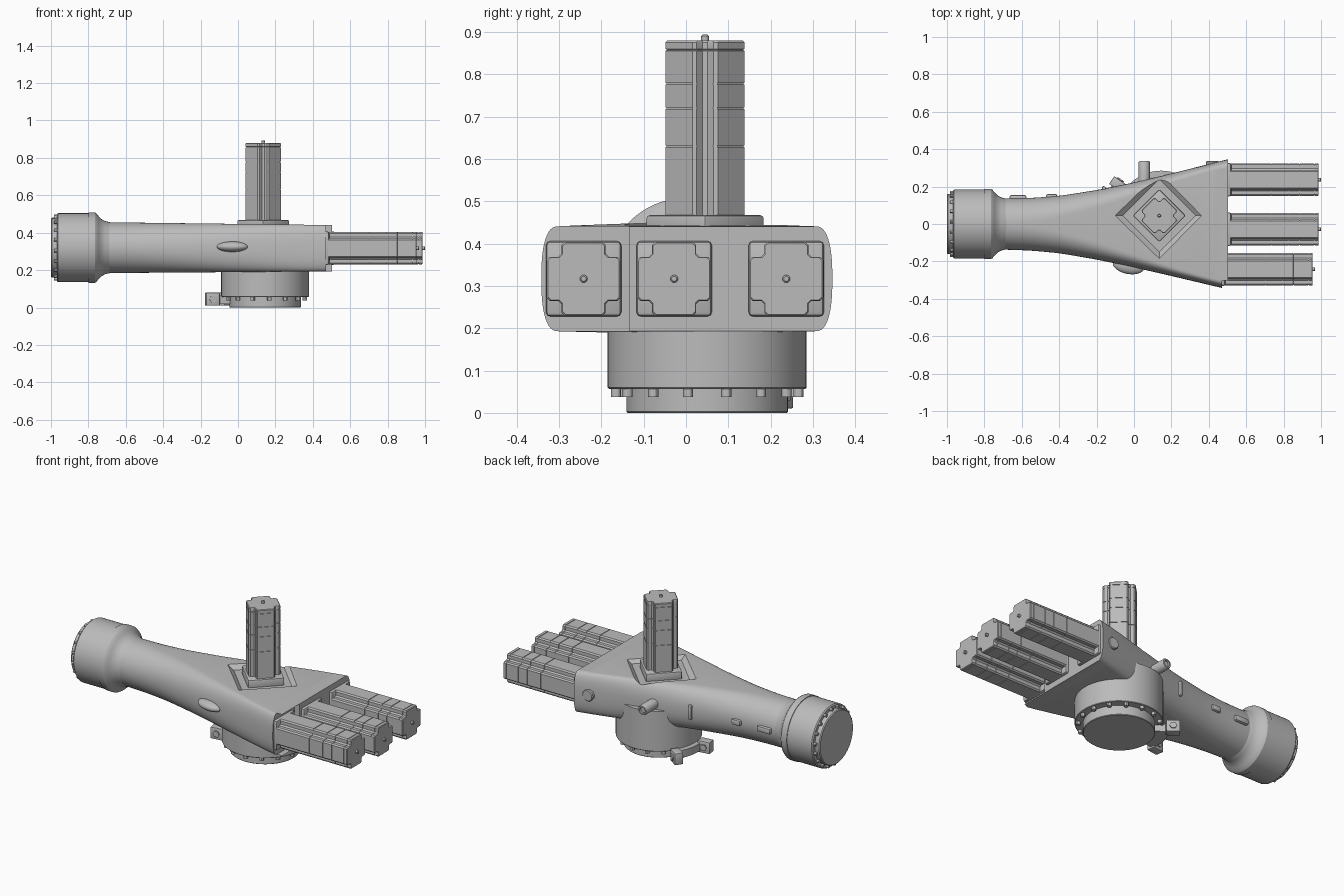
import bpy, bmesh, math
from mathutils import Matrix, Vector

cube = bpy.data.objects.get("Cube")
if cube:
    bpy.data.objects.remove(cube, do_unlink=True)

GREY = (0.5, 0.5, 0.5, 1)
grey = bpy.data.materials.new("plain grey metal")
grey.use_nodes = True
grey.diffuse_color = GREY
grey.node_tree.nodes["Principled BSDF"].inputs["Base Color"].default_value = GREY


def finish(name, bm, matrix=None, angle=30):
    """Turn a bmesh into a named, smooth-by-angle object."""
    if matrix:
        bm.transform(matrix)
    bmesh.ops.recalc_face_normals(bm, faces=bm.faces)
    mesh = bpy.data.meshes.new(name)
    bm.to_mesh(mesh)
    bm.free()
    mesh.materials.append(grey)
    ob = bpy.data.objects.new(name, mesh)
    bpy.context.collection.objects.link(ob)
    smooth(ob, angle)
    return ob


def smooth(ob, angle=30):
    bpy.ops.object.select_all(action='DESELECT')
    ob.select_set(True)
    bpy.context.view_layer.objects.active = ob
    bpy.ops.object.shade_smooth_by_angle(angle=math.radians(angle))


def loft(rings):
    """Bridge rings of equal point count and cap both ends."""
    bm = bmesh.new()
    vs = [[bm.verts.new(p) for p in ring] for ring in rings]
    n = len(vs[0])
    for a, b in zip(vs, vs[1:]):
        for i in range(n):
            bm.faces.new((a[i], a[(i + 1) % n], b[(i + 1) % n], b[i]))
    bm.faces.new(vs[0][::-1])
    return bm, bm.faces.new(vs[-1])


def turned(name, profile, matrix, n=64):
    """Solid of revolution from (height, radius) pairs along local z."""
    rings = [[(r * math.cos(math.tau * i / n), r * math.sin(math.tau * i / n), z)
              for i in range(n)] for z, r in profile]
    return finish(name, loft(rings)[0], matrix)


def axis_frame(origin, direction):
    quat = Vector(direction).to_track_quat('Z', 'Y')
    return Matrix.Translation(origin) @ quat.to_matrix().to_4x4()


def bolt_ring(name, frame, count, ring, r, z0, z1, start):
    bm = bmesh.new()
    for i in range(count):
        a = start + math.tau * i / count
        spot = Matrix.Translation((ring * math.cos(a), ring * math.sin(a), (z0 + z1) / 2))
        bmesh.ops.create_cone(bm, cap_ends=True, segments=12, radius1=r, radius2=r,
                              depth=z1 - z0, matrix=spot)
    return finish(name, bm, frame)


def box(name, size, matrix, bevel=0.008):
    bm = bmesh.new()
    bmesh.ops.create_cube(bm, size=1, matrix=Matrix.Diagonal((*size, 1)))
    if bevel:
        bmesh.ops.bevel(bm, geom=bm.edges[:], offset=bevel, segments=2, affect='EDGES', profile=0.5)
    return finish(name, bm, matrix)


# Arm body: round at the wrist, widening into a flat block with bulged sides
def section(x, left, right, bottom, top, cap, power, n=24):
    mid, h = (top + bottom) / 2, (top - bottom) / 2
    ring = []
    for side, edge in ((1, left), (-1, right)):
        for i in range(n + 1):
            a = side * (math.pi / 2 - math.pi * i / n) if side > 0 else -math.pi / 2 - math.pi * i / n
            c, s = abs(math.cos(a)) ** (2 / power), abs(math.sin(a)) ** (2 / power)
            y = edge - side * cap * (1 - c)
            ring.append((x, y, mid + math.copysign(h * s, math.sin(a))))
    return ring


def lerp(keys, x):
    for (x0, v0), (x1, v1) in zip(keys, keys[1:]):
        if x <= x1:
            return v0 + (v1 - v0) * (x - x0) / (x1 - x0)
    return keys[-1][1]


BACK = [(-.72, .136), (-.55, .139), (-.4, .15), (-.2, .181), (0, .222), (.2, .27), (.47, .338)]
FRONT = [(-.72, -.136), (-.55, -.142), (-.4, -.156), (-.2, -.19), (0, -.232), (.2, -.278), (.47, -.342)]
STEPS = 24
rings = []
for k in range(STEPS + 1):
    t = k / STEPS
    x = -.72 + 1.19 * t
    ease = t * t * (3 - 2 * t)
    cap = .134 + (.04 - .134) * ease
    rings.append(section(x, lerp(BACK, x), lerp(FRONT, x), .184 + .009 * t,
                         .456 - .015 * t, cap, 2 + .5 * ease))
bm, end = loft(rings)
# The end steps outward behind the two rear motors
cut = bmesh.ops.bisect_plane(bm, geom=[end] + end.edges[:] + end.verts[:],
                             plane_co=(0, -.135, 0), plane_no=(0, 1, 0))
step = [f for f in bm.faces if len(f.verts) > 4 and f.calc_center_median().x > .4
        and f.calc_center_median().y > -.13]
new = bmesh.ops.extrude_face_region(bm, geom=step)
bmesh.ops.delete(bm, geom=step, context='FACES_ONLY')
for v in (g for g in new["geom"] if isinstance(g, bmesh.types.BMVert)):
    v.co += Vector((.033, .008 if v.co.y > 0 else 0, 0))
body = finish("arm_body", bm)

# Diamond pocket cut into the top for the upright motor
MX, MY = .135, .045


def diamond(z, r):
    return [(MX + r, MY, z), (MX, MY + r, z), (MX - r, MY, z), (MX, MY - r, z)]


cutter = finish("pocket_cutter", loft([diamond(.424, .195), diamond(.46, .255)])[0])
cutter.hide_render = True
mod = body.modifiers.new("pocket", 'BOOLEAN')
mod.operation, mod.object, mod.solver = 'DIFFERENCE', cutter, 'EXACT'
bpy.context.view_layer.objects.active = body
bpy.ops.object.modifier_apply(modifier=mod.name)
bpy.data.objects.remove(cutter, do_unlink=True)
smooth(body)

# Wrist flange with its bolts
wrist = axis_frame((0, 0, .32), (1, 0, 0))
turned("wrist_flange", [(-1, .155), (-.995, .16), (-.968, .16), (-.968, .178), (-.962, .184),
                        (-.8, .184), (-.8, .188), (-.765, .188), (-.757, .183), (-.745, .168),
                        (-.73, .153), (-.71, .142), (-.68, .135), (-.66, .125)], wrist)
bolt_ring("wrist_bolts", wrist, 18, .168, .009, -.983, -.96, .1)

# Round base with its bolts
base = Matrix.Translation((.145, .05, 0))
turned("base_housing", [(0, .188), (.003, .191), (.057, .191), (.057, .232), (.06, .235),
                        (.3, .235)], base)
bolt_ring("base_bolts", base, 15, .217, .012, .038, .06, math.radians(12))

# Motor: notched square section with thin seams and a small rear pin
QUARTER = [(.0875, .045), (.08, .052), (.06, .052), (.052, .06), (.052, .08), (.045, .0875)]


def notched(z, s):
    ring = []
    for q in range(4):
        turn = Matrix.Rotation(q * math.pi / 2, 3, 'Z')
        ring += [turn @ Vector((x * s, y * s, z)) for x, y in QUARTER]
    return ring


def motor(name, frame):
    length = .485
    levels = [(0, 1)]
    for seam in (.235, .325, .383, .463):
        levels += [(seam - .002, 1), (seam - .0015, .97), (seam + .0015, .97), (seam + .002, 1)]
    levels += [(length - .004, 1), (length, .96)]
    finish(name, loft([notched(z, s) for z, s in levels])[0], frame)
    turned(name + "_pin", [(length - .01, .009), (length + .011, .009), (length + .014, .006)], frame, 16)


for name, x, y in (("front_motor", .47, -.242), ("middle_motor", .502, -.028), ("rear_motor", .502, .237)):
    frame = Matrix.Translation((x, y, .317)) @ Matrix.Rotation(math.pi / 2, 4, 'Y')
    motor(name, frame)
    box(name + "_collar", (.178, .178, .03), frame @ Matrix.Translation((0, 0, .003)), .01)

quarter_turn = Matrix.Rotation(math.pi / 4, 4, 'Z')
motor("upright_motor", Matrix.Translation((MX, MY, .395)) @ quarter_turn)
box("upright_motor_collar", (.2, .2, .06), Matrix.Translation((MX, MY, .438)) @ quarter_turn, .008)

# Front boss: a shallow bulge on the side wall
bm = bmesh.new()
bmesh.ops.create_uvsphere(bm, u_segments=32, v_segments=16, radius=1,
                          matrix=Matrix.Translation((-.03, -.222, .325)) @ Matrix.Rotation(-.2, 4, 'Z')
                          @ Matrix.Diagonal((.085, .045, .028, 1)))
finish("front_boss", bm)

# Rear ports along the back wall
turned("rear_connector", [(0, .03), (.13, .03), (.137, .026), (.137, .018), (.125, .018)],
       axis_frame((.055, .2, .33), (0, 1, 0)), 32)
turned("rear_cap", [(0, .034), (.04, .034), (.045, .03)], axis_frame((.42, .292, .32), (0, 1, 0)), 32)
for name, x, y, sx, sz in (("rear_slot", -.16, .185, .022, .09), ("wrist_port", -.62, .137, .09, .035),
                           ("middle_port", -.44, .143, .06, .035)):
    slope = Matrix.Rotation(.2 if x > -.3 else 0, 4, 'Z')
    box(name, (sx, .035, sz), Matrix.Translation((x, y, .32)) @ slope, .01)

# Clamp beside the base: a curved bar with a block and bolt at each end
arc = [math.radians(145 + 43 * i / 10) for i in range(11)]
bar = [[(r * math.cos(a), r * math.sin(a), z) for r, z in
        ((.18, .02), (.265, .02), (.265, .065), (.18, .065))] for a in arc]
finish("clamp_bar", loft(bar)[0], base)
for name, a in (("clamp_block_rear", arc[0]), ("clamp_block_front", arc[-1])):
    frame = base @ Matrix.Rotation(a, 4, 'Z') @ Matrix.Translation((.285, 0, .045))
    box(name, (.075, .05, .07), frame, .005)
    turned(name + "_bolt", [(-.032, .02), (.032, .02)], frame @ Matrix.Rotation(math.pi / 2, 4, 'X'), 6)
